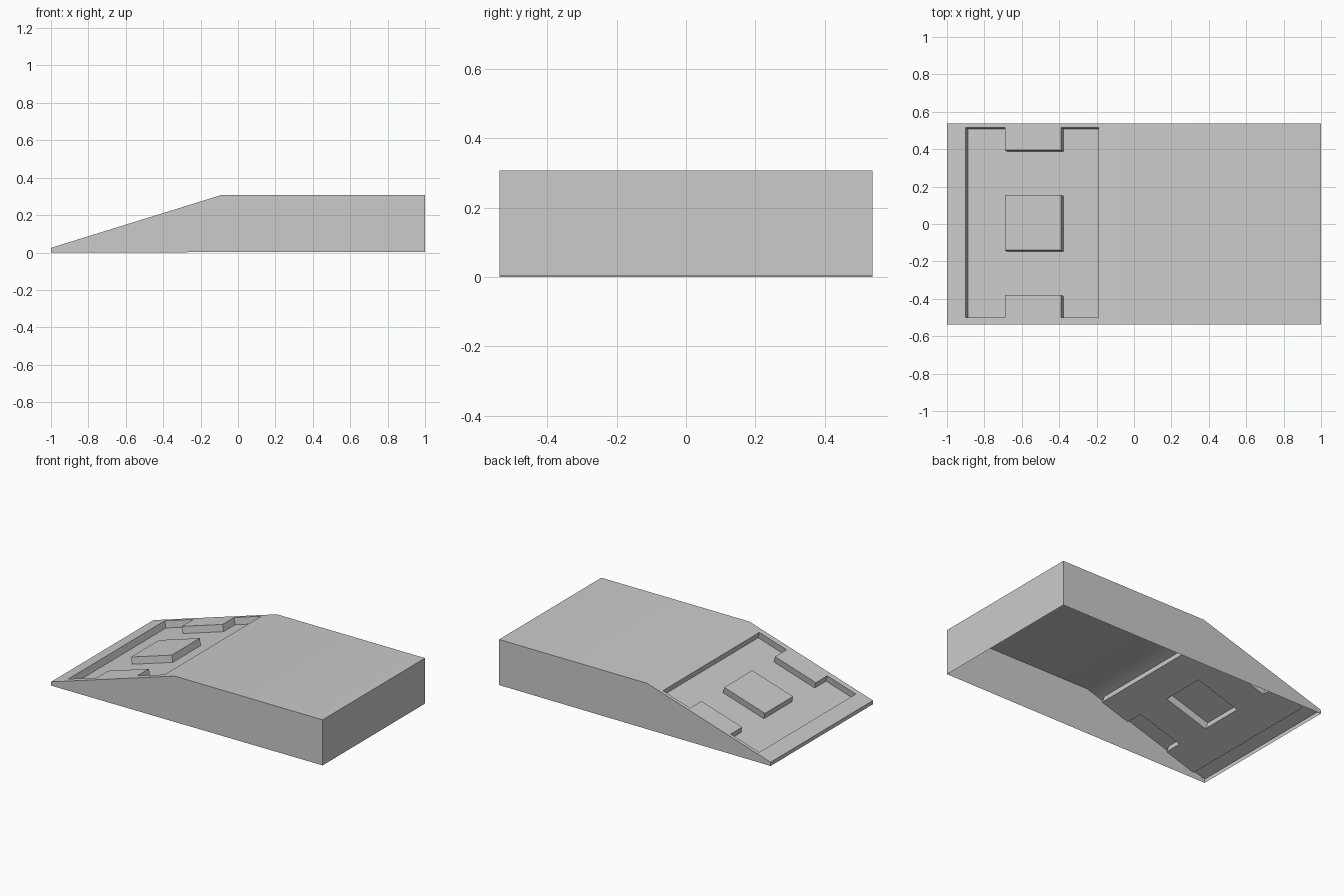
import bpy, bmesh, math
from mathutils import Vector

if "Cube" in bpy.data.objects:
    bpy.data.objects.remove(bpy.data.objects["Cube"])

HALF_Y = 0.538
KINK_X, TOP_Z, LIP_Z = -0.09, 0.307, 0.025
XS = [-1, -0.9, -0.69, -0.39, -0.19, KINK_X, 1]
YS = [-HALF_Y, -0.5, -0.38, -0.14, 0.155, 0.395, 0.515, HALF_Y]


def top_z(x):
    return min(TOP_Z, LIP_Z + (x + 1) * (TOP_Z - LIP_Z) / (KINK_X + 1))


def in_recess(x, y):
    if not (-0.9 < x < -0.19 and -0.5 < y < 0.515):
        return False
    in_middle = -0.69 < x < -0.39
    raised = y > 0.395 or y < -0.38 or -0.14 < y < 0.155
    return not (in_middle and raised)


bm = bmesh.new()

# Sloped and flat top sheet
grid = [[bm.verts.new((x, y, top_z(x))) for y in YS] for x in XS]
for i in range(len(XS) - 1):
    for j in range(len(YS) - 1):
        bm.faces.new((grid[i][j], grid[i + 1][j], grid[i + 1][j + 1], grid[i][j + 1]))

# Thin outer walls down to the open underside
rim = [e for e in bm.edges if e.is_boundary]
recess = [f for f in bm.faces if in_recess(*f.calc_center_median().xy)]
walls = bmesh.ops.extrude_edge_only(bm, edges=rim)["geom"]
for v in walls:
    if isinstance(v, bmesh.types.BMVert):
        v.co.z = 0.004 * (v.co.x + 1) / 2

# Sunken panel, leaving a centre island and two side tabs raised
sunk = bmesh.ops.extrude_face_region(bm, geom=recess)["geom"]
old = [f for f in recess if f.is_valid]
if old:
    bmesh.ops.delete(bm, geom=old, context='FACES')
bmesh.ops.translate(bm, vec=Vector((0.013, -0.007, -0.042)),
                    verts=[g for g in sunk if isinstance(g, bmesh.types.BMVert)])

bmesh.ops.recalc_face_normals(bm, faces=bm.faces[:])
mesh = bpy.data.meshes.new("wedge_shell")
bm.to_mesh(mesh)
bm.free()
obj = bpy.data.objects.new("wedge_shell", mesh)
bpy.context.collection.objects.link(obj)

# Soft shading across the shallow bend only
bpy.context.view_layer.objects.active = obj
obj.select_set(True)
bpy.ops.object.shade_smooth_by_angle(angle=math.radians(30))
